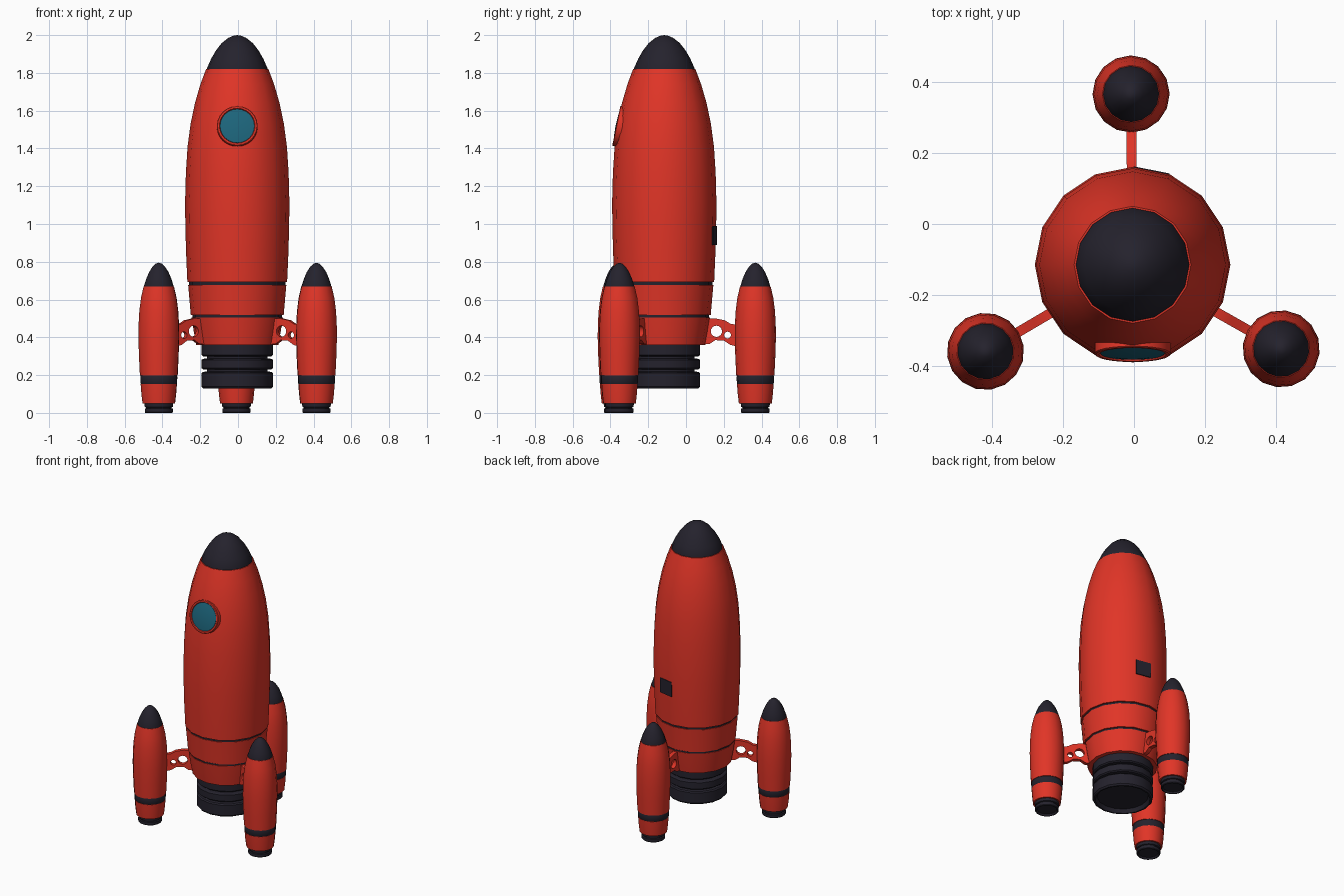
import bpy, bmesh, math

if "Cube" in bpy.data.objects:
    bpy.data.objects.remove(bpy.data.objects["Cube"])

CX, CY = -0.004, -0.115          # main body axis
SIDES = 16


def material(name, rgb):
    m = bpy.data.materials.new(name)
    m.diffuse_color = (*rgb, 1)
    m.use_nodes = True
    m.node_tree.nodes["Principled BSDF"].inputs["Base Color"].default_value = m.diffuse_color
    return m


RED = material("red_paint", (0.75, 0.035, 0.02))
DARK = material("dark_metal", (0.018, 0.016, 0.026))
GLASS = material("blue_glass", (0.012, 0.13, 0.2))


def finish(ob, mat):
    ob.data.materials.clear()
    ob.data.materials.append(mat)
    bpy.ops.object.select_all(action='DESELECT')
    ob.select_set(True)
    bpy.context.view_layer.objects.active = ob
    bpy.ops.object.shade_smooth_by_angle(angle=math.radians(32))
    return ob


def lathe(name, profile, mat, loc, rot=(0, 0, 0), sides=SIDES):
    """Revolve (radius, height) points, listed bottom to top, about local z."""
    bm = bmesh.new()
    rings = []
    for r, z in profile:
        n = 1 if r == 0 else sides
        rings.append([bm.verts.new((r * math.cos(2 * math.pi * i / sides),
                                    r * math.sin(2 * math.pi * i / sides), z))
                      for i in range(n)])
    for a, b in zip(rings, rings[1:]):
        for i in range(sides):
            j = (i + 1) % sides
            quad = [a[i % len(a)], a[j % len(a)], b[j % len(b)], b[i % len(b)]]
            bm.faces.new(list(dict.fromkeys(quad)))
    for ring, end in ((rings[0], 0), (rings[-1], 1)):
        if len(ring) > 1:
            bm.faces.new(ring if end else ring[::-1])
    bmesh.ops.recalc_face_normals(bm, faces=bm.faces)
    me = bpy.data.meshes.new(name)
    bm.to_mesh(me)
    bm.free()
    ob = bpy.data.objects.new(name, me)
    bpy.context.collection.objects.link(ob)
    ob.location, ob.rotation_euler = loc, rot
    return finish(ob, mat)


axis = (CX, CY, 0)

# Main hull in three sections, separated by dark grooves
lathe("hull_base", [(0.217, 0.36), (0.23, 0.43), (0.242, 0.505)], RED, axis)
lathe("hull_lower_groove", [(0.238, 0.50), (0.238, 0.525)], DARK, axis)
lathe("hull_skirt", [(0.246, 0.518), (0.253, 0.60), (0.26, 0.678)], RED, axis)
lathe("hull_upper_groove", [(0.255, 0.67), (0.255, 0.70)], DARK, axis)
lathe("hull", [(0.264, 0.692), (0.271, 0.85), (0.275, 1.0), (0.276, 1.12),
               (0.272, 1.27), (0.263, 1.41), (0.247, 1.53), (0.224, 1.64),
               (0.195, 1.74), (0.165, 1.82)], RED, axis)
lathe("nose_cone", [(0.16, 1.815), (0.16, 1.825), (0.138, 1.875), (0.112, 1.92),
                    (0.082, 1.958), (0.048, 1.985), (0.02, 1.997), (0, 2.0)],
      DARK, axis)

# Main engine nozzle, ribbed and slightly hollow underneath
lathe("main_nozzle", [(0, 0.16), (0.16, 0.155), (0.172, 0.13), (0.182, 0.13),
                      (0.19, 0.14), (0.19, 0.21), (0.182, 0.217), (0.16, 0.219),
                      (0.16, 0.229), (0.182, 0.231), (0.19, 0.238), (0.19, 0.28),
                      (0.182, 0.286), (0.16, 0.288), (0.16, 0.298),
                      (0.182, 0.30), (0.19, 0.307), (0.19, 0.365)], DARK, axis)

# Porthole tilted to follow the hull
tilt = (math.radians(90 - 11.5), 0, 0)
port = (CX, -0.369, 1.52)
lathe("window_rim", [(0.108, -0.05), (0.108, -0.003), (0.104, 0.0), (0.095, 0.0),
                     (0.091, -0.008), (0, -0.008)], RED, port, tilt, 24)
lathe("window_glass", [(0.092, -0.012), (0.091, -0.004), (0.06, 0.001), (0, 0.004)],
      GLASS, port, tilt, 24)

# Dark hatch on one back facet
ang = math.radians(78.75)
bpy.ops.mesh.primitive_cube_add(
    size=1, location=(CX + 0.265 * math.cos(ang), CY + 0.265 * math.sin(ang), 0.94),
    rotation=(0, 0, ang))
hatch = bpy.context.object
hatch.name = "back_hatch"
hatch.scale = (0.016, 0.104, 0.10)
finish(hatch, DARK)


def strut(name, angle):
    """Flat bracket with two lightening holes, drawn as (radius, height)."""
    cu = bpy.data.curves.new(name, 'CURVE')
    cu.dimensions, cu.fill_mode, cu.extrude = '2D', 'BOTH', 0.014
    outline = [(0.20, 0.50), (0.27, 0.50), (0.32, 0.49), (0.35, 0.472),
               (0.39, 0.465), (0.39, 0.35), (0.35, 0.36), (0.315, 0.383),
               (0.27, 0.385), (0.24, 0.365), (0.20, 0.362)]

    def circle(x, z, r):
        return [(x + r * math.cos(k * math.pi / 8), z + r * math.sin(k * math.pi / 8))
                for k in range(16)]
    for pts in (outline, circle(0.276, 0.432, 0.03), circle(0.335, 0.412, 0.018)):
        sp = cu.splines.new('POLY')
        sp.points.add(len(pts) - 1)
        for p, (x, z) in zip(sp.points, pts):
            p.co = (x, z, 0, 1)
        sp.use_cyclic_u = True
    ob = bpy.data.objects.new(name, cu)
    bpy.context.collection.objects.link(ob)
    ob.location, ob.rotation_euler = axis, (math.pi / 2, 0, angle)
    bpy.ops.object.select_all(action='DESELECT')
    ob.select_set(True)
    bpy.context.view_layer.objects.active = ob
    bpy.ops.object.convert(target='MESH')
    finish(bpy.context.object, RED)


# Three side boosters with their struts
for label, deg in (("back", 90.5), ("left", 210.5), ("right", -29.5)):
    a = math.radians(deg)
    loc = (CX + 0.482 * math.cos(a), CY + 0.482 * math.sin(a), 0)
    rot = (0, 0, a)
    lathe(label + "_booster_nozzle",
          [(0, 0.012), (0.06, 0.01), (0.066, 0), (0.072, 0), (0.075, 0.004),
           (0.075, 0.022), (0.068, 0.025), (0.068, 0.029), (0.075, 0.032),
           (0.078, 0.055)], DARK, loc, rot)
    lathe(label + "_booster_base", [(0.087, 0.05), (0.093, 0.10), (0.097, 0.153)],
          RED, loc, rot)
    lathe(label + "_booster_band", [(0.094, 0.15), (0.098, 0.158), (0.099, 0.192),
                                    (0.096, 0.2)], DARK, loc, rot)
    lathe(label + "_booster_body",
          [(0.101, 0.197), (0.106, 0.30), (0.109, 0.40), (0.108, 0.47),
           (0.104, 0.54), (0.095, 0.61), (0.081, 0.67)], RED, loc, rot)
    lathe(label + "_booster_nose",
          [(0.079, 0.665), (0.079, 0.672), (0.067, 0.71), (0.052, 0.745),
           (0.034, 0.773), (0.016, 0.79), (0, 0.795)], DARK, loc, rot)
    strut(label + "_strut", a)
